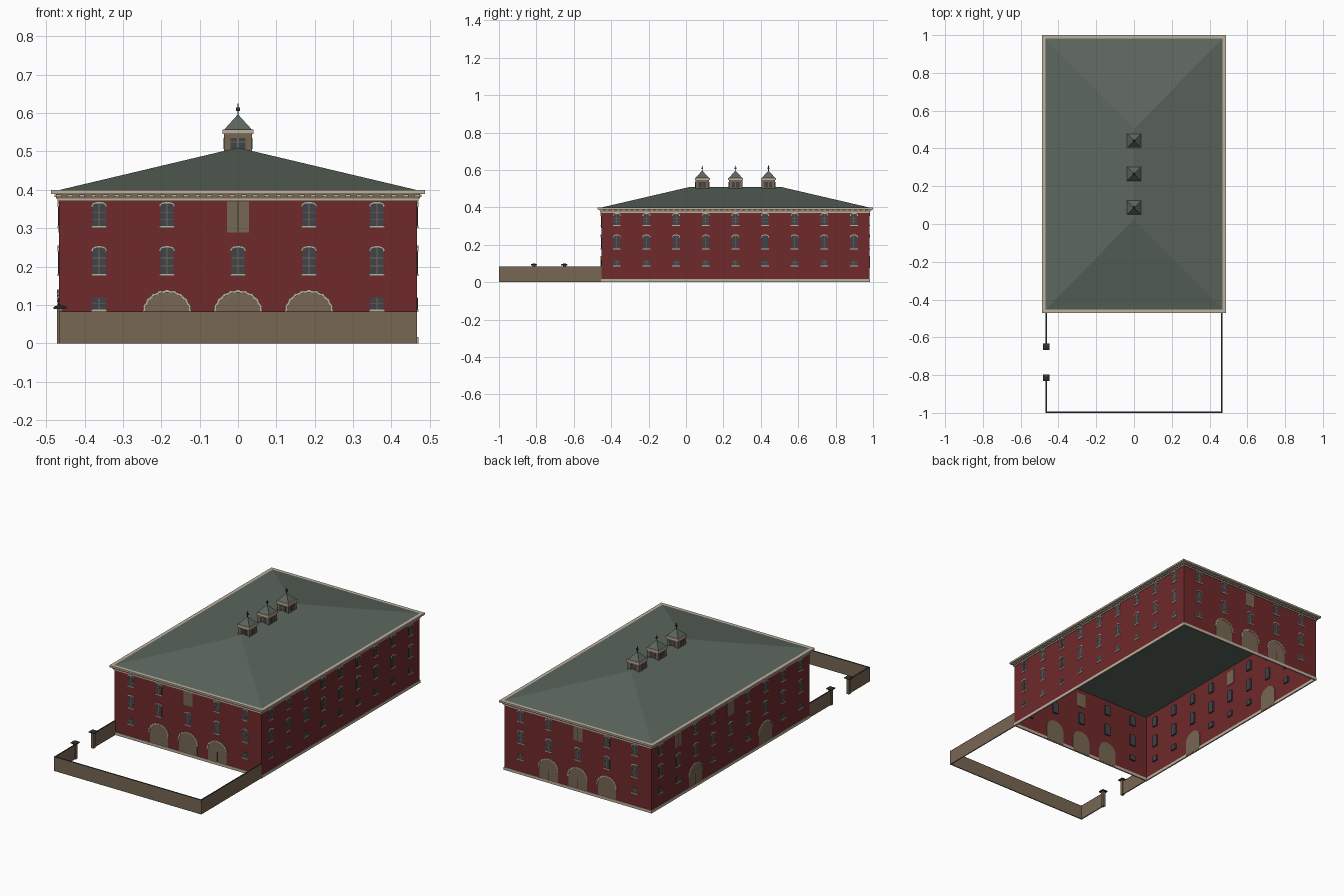
import bpy, bmesh
from math import pi, cos, sin
from mathutils import Matrix, Vector

cube = bpy.data.objects.get("Cube")
if cube:
    bpy.data.objects.remove(cube)


def srgb(*rgb):
    return [((c / 255 + 0.055) / 1.055) ** 2.4 for c in rgb] + [1]


def material(name, *rgb):
    m = bpy.data.materials.new(name)
    m.use_nodes = True
    m.diffuse_color = srgb(*rgb)
    node = next(n for n in m.node_tree.nodes if n.type == 'BSDF_PRINCIPLED')
    node.inputs["Base Color"].default_value = m.diffuse_color
    node.inputs["Roughness"].default_value = 0.9
    return m


BRICK = material("brick red", 112, 41, 43)
STONE = material("pale stone", 190, 177, 158)
TAN = material("tan timber", 120, 103, 83)
ROOF = material("roof slate", 92, 102, 94)
GLASS = material("window glass", 64, 67, 72)
IRON = material("dark iron", 48, 51, 50)

parts = {}


def part(name, mat):
    return parts.setdefault(name, (bmesh.new(), mat))[0]


def prism(bm, outline, d0, d1, frame):
    """Extrude an outline lying in the frame's first two axes along its third."""
    a = [bm.verts.new(frame @ Vector((u, v, d0))) for u, v in outline]
    b = [bm.verts.new(frame @ Vector((u, v, d1))) for u, v in outline]
    bm.faces.new(a)
    bm.faces.new(b)
    for i in range(len(a)):
        j = (i + 1) % len(a)
        bm.faces.new((a[i], a[j], b[j], b[i]))


def rect(u, w, v0, v1):
    return [(u - w, v0), (u + w, v0), (u + w, v1), (u - w, v1)]


def arc(u, w, spring, rise, n):
    return [(u + w * cos(pi * i / n), spring + rise * sin(pi * i / n)) for i in range(n + 1)]


def arched(u, w, base, spring, rise, n):
    return [(u - w, base), (u + w, base)] + arc(u, w, spring, rise, n)


def box(bm, x, y, hx, hy, z0, z1):
    prism(bm, [(x - hx, y - hy), (x + hx, y - hy), (x + hx, y + hy), (x - hx, y + hy)],
          z0, z1, Matrix())


def ring(bm, y, hx, hy, t, z0, z1):
    for s in (-1, 1):
        box(bm, s * (hx - t / 2), y, t / 2, hy, z0, z1)
        box(bm, 0, y + s * (hy - t / 2), hx - t, t / 2, z0, z1)


def hip(bm, x, y, hx, hy, z0, z1, ridge):
    """Hipped roof: rectangle below, ridge line (or point) above."""
    base = [bm.verts.new((x + sx * hx, y + sy * hy, z0))
            for sx, sy in ((-1, -1), (1, -1), (1, 1), (-1, 1))]
    f = bm.verts.new((x, y - ridge, z1))
    b = bm.verts.new((x, y + ridge, z1)) if ridge else f
    bm.faces.new(base)
    bm.faces.new((base[0], base[1], f))
    bm.faces.new((base[2], base[3], b))
    for p, q, r, s in ((base[1], base[2], b, f), (base[3], base[0], f, b)):
        bm.faces.new((p, q, r, s) if ridge else (p, q, r))


# Main block: walls, plinth, cornice and roof
CY, HX, HY = 0.264, 0.467, 0.716
ring(part("brick_walls", BRICK), CY, HX, HY, 0.003, 0.001, 0.397)
ring(part("plinth", STONE), CY, HX + 0.003, HY + 0.003, 0.008, 0, 0.016)
ring(part("frieze_band", STONE), CY, HX + 0.004, HY + 0.004, 0.004, 0.371, 0.378)
ring(part("cornice_back", TAN), CY, HX + 0.007, HY + 0.007, 0.007, 0.378, 0.391)
ring(part("eaves", STONE), CY, HX + 0.02, HY + 0.02, 0.02, 0.389, 0.399)
hip(part("main_roof", ROOF), 0, CY, HX + 0.014, HY + 0.014, 0.396, 0.51, 0.24)


# Openings, laid out on each wall as across / up / outward
def window(fr, u, z0, z1, rise):
    w, spring = 0.0175, z1 - rise
    prism(part("window_glass", GLASS), arched(u, w, z0, spring, rise, 6), -0.012, 0.0012, fr)
    bars = part("window_bars", TAN)
    prism(bars, rect(u, 0.0012, z0, z1 - 0.001), 0, 0.002, fr)
    rows = 3 if rise else 2
    for i in range(1, rows):
        z = z0 + (spring - z0) * i / rows
        prism(bars, rect(u, w, z - 0.0008, z + 0.0008), 0, 0.0018, fr)
    prism(part("window_sills", STONE), rect(u, 0.021, z0 - 0.005, z0), 0, 0.004, fr)
    if rise:
        hood = arc(u, 0.02, spring + 0.002, rise + 0.003, 6) + arc(u, w, spring, rise, 6)[::-1]
        hoods = part("window_hoods", STONE)
        prism(hoods, hood, 0, 0.004, fr)
        for s in (-1, 1):
            prism(hoods, rect(u + s * 0.0185, 0.002, spring - 0.004, spring + 0.003), 0, 0.004, fr)


def arch_door(fr, u):
    spring, w, rise = 0.08, 0.058, 0.053
    prism(part("arched_doors", TAN), arched(u, w, 0.002, spring, rise, 20), -0.006, 0.001, fr)
    prism(part("door_seams", IRON), rect(u, 0.0007, 0.002, 0.075), 0, 0.0015, fr)
    trim = part("arch_trim", STONE)
    prism(trim, arc(u, w + 0.005, spring, rise + 0.005, 20) + arc(u, w, spring, rise, 20)[::-1],
          0, 0.004, fr)
    # Alternate voussoirs stand proud
    for i in range(0, 21, 2):
        a0, a1 = pi * (i - 0.5) / 20, pi * (i + 0.5) / 20
        prism(trim, [(u + (w + q) * cos(a), spring + (rise + q) * sin(a)) for q, a in
                     ((0, a0), (0.007, a0), (0.007, a1), (0, a1))], 0, 0.005, fr)


def loading_door(fr, u):
    prism(part("loading_doors", TAN), rect(u, 0.029, 0.289, 0.37), -0.006, 0.001, fr)
    prism(part("door_seams", IRON), rect(u, 0.0007, 0.289, 0.37), 0, 0.0015, fr)


def wall_frame(u, n, dist):
    u, n = Vector(u), Vector(n)
    m = Matrix((u, Vector((0, 0, 1)), n)).transposed().to_4x4()
    m.translation = Vector((0, CY, 0)) + n * dist
    return m


end_bays = [-0.362, -0.185, 0, 0.185, 0.362]
side_bays = [0.1585 * i for i in range(-4, 5)]
walls = [  # frame, bays, arched bays, loading bays, half length
    (wall_frame((1, 0, 0), (0, -1, 0), HY), end_bays, (1, 2, 3), (2,), HX),
    (wall_frame((-1, 0, 0), (0, 1, 0), HY), end_bays, (1, 2, 3), (2,), HX),
    (wall_frame((0, 1, 0), (1, 0, 0), HX), side_bays, (), (), HY),
    (wall_frame((0, -1, 0), (-1, 0, 0), HX), side_bays, (2, 6), (1, 4), HY),
]
for fr, bays, arches, loading, half in walls:
    for i, u in enumerate(bays):
        if i in arches:
            arch_door(fr, u)
        else:
            window(fr, u, 0.088, 0.119, 0)
        window(fr, u, 0.181, 0.25, 0.007)
        if i in loading:
            loading_door(fr, u)
        else:
            window(fr, u, 0.306, 0.365, 0.006)
    # Dentils under the eaves
    n = round(2 * half / 0.03)
    for i in range(n + 1):
        u = -half + 2 * half * i / n
        prism(part("dentils", STONE), rect(u, 0.007, 0.382, 0.388), 0, 0.011, fr)

# Three roof cupolas
for y in (0.087, 0.265, 0.441):
    box(part("cupola_bodies", TAN), 0, y, 0.036, 0.036, 0.49, 0.548)
    box(part("cupola_cornices", STONE), 0, y, 0.04, 0.04, 0.545, 0.557)
    hip(part("cupola_roofs", ROOF), 0, y, 0.037, 0.037, 0.556, 0.597, 0)
    box(part("finials", IRON), 0, y, 0.0015, 0.0015, 0.59, 0.625)
    box(part("finials", IRON), 0, y, 0.005, 0.005, 0.606, 0.614)
    for k in range(4):
        fr = (Matrix.Translation((0, y, 0)) @ Matrix.Rotation(k * pi / 2, 4, 'Z')
              @ Matrix.Rotation(pi / 2, 4, 'X'))
        prism(part("cupola_windows", GLASS), rect(0, 0.02, 0.506, 0.535), 0.035, 0.037, fr)
        bars = part("cupola_bars", TAN)
        prism(bars, rect(0, 0.002, 0.506, 0.535), 0.036, 0.038, fr)
        prism(bars, rect(0, 0.02, 0.524, 0.526), 0.036, 0.038, fr)

# Yard wall with a gate gap and two capped posts
front, back, gate = -0.997, CY - HY, (-0.813, -0.65)
T = 0.003
runs = [(HX - T, front, back), (T - HX, front, gate[0]), (T - HX, gate[1], back)]
segments = [(x, (a + b) / 2, T, (b - a) / 2) for x, a, b in runs]
segments.append((0, front, HX, T))
for x, y, hx, hy in segments:
    box(part("yard_wall", TAN), x, y, hx, hy, 0, 0.081)
    box(part("yard_coping", IRON), x, y, hx + 0.0005, hy + 0.0005, 0.081, 0.0825)
for y in gate:
    box(part("gate_posts", TAN), T - HX, y, 0.008, 0.008, 0, 0.09)
    caps = part("gate_post_caps", IRON)
    box(caps, T - HX, y, 0.017, 0.017, 0.09, 0.095)
    hip(caps, T - HX, y, 0.017, 0.017, 0.095, 0.101, 0)

# Turn each collected part into an object
for name, (bm, mat) in parts.items():
    bmesh.ops.recalc_face_normals(bm, faces=bm.faces)
    mesh = bpy.data.meshes.new(name)
    bm.to_mesh(mesh)
    bm.free()
    mesh.materials.append(mat)
    bpy.context.collection.objects.link(bpy.data.objects.new(name, mesh))
